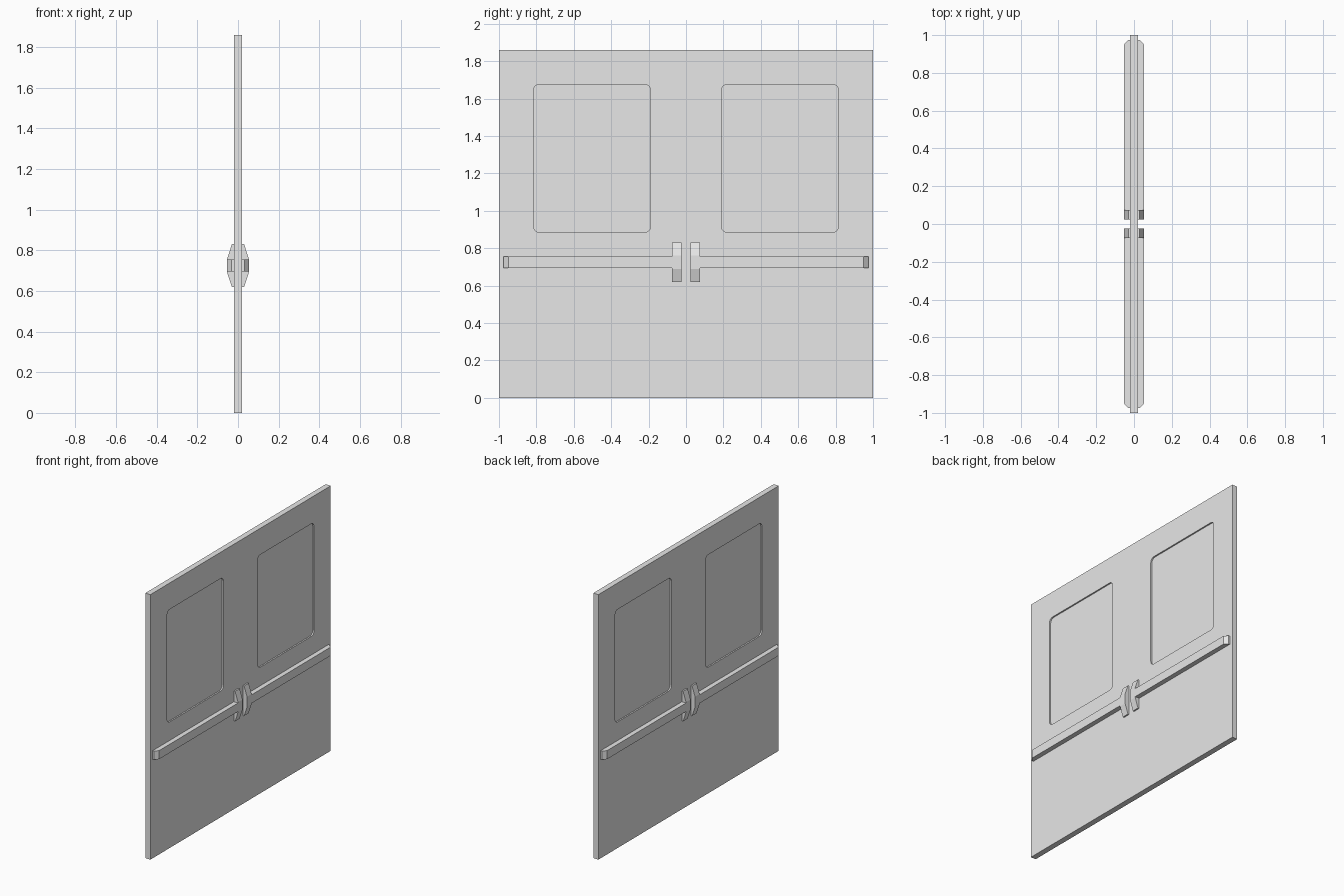
import bpy, bmesh
from math import sin, cos, pi
from mathutils import Vector

cube = bpy.data.objects.get("Cube")
if cube:
    bpy.data.objects.remove(cube, do_unlink=True)

GREY = (0.8, 0.8, 0.8, 1)
grey = bpy.data.materials.new("light grey")
grey.use_nodes = True
grey.diffuse_color = GREY
grey.node_tree.nodes["Principled BSDF"].inputs["Base Color"].default_value = GREY

HALF = 0.02       # half the leaf thickness
REACH = 0.053     # how far bars and handles stand out
HEIGHT = 1.86


def prism(name, profile, offset):
    """Extrude a closed outline of 3D points along an offset."""
    bm = bmesh.new()
    face = bm.faces.new([bm.verts.new(p) for p in profile])
    new = bmesh.ops.extrude_face_region(bm, geom=[face])["geom"]
    bmesh.ops.translate(bm, vec=offset,
                        verts=[v for v in new if isinstance(v, bmesh.types.BMVert)])
    bmesh.ops.recalc_face_normals(bm, faces=bm.faces)
    mesh = bpy.data.meshes.new(name)
    bm.to_mesh(mesh)
    bm.free()
    mesh.materials.append(grey)
    obj = bpy.data.objects.new(name, mesh)
    bpy.context.collection.objects.link(obj)
    return obj


def rounded_rect(y0, y1, z0, z1, r, steps=4):
    """Outline points (y, z) of a rectangle with rounded corners."""
    points = []
    corners = [(y1 - r, z1 - r), (y0 + r, z1 - r), (y0 + r, z0 + r), (y1 - r, z0 + r)]
    for i, (cy, cz) in enumerate(corners):
        for k in range(steps + 1):
            a = (i + k / steps) * pi / 2
            points.append((cy + r * cos(a), cz + r * sin(a)))
    return points


for side, label in ((1, "back"), (-1, "front")):
    # Door leaf
    leaf = prism(label + "_door_leaf",
                 [(-HALF, 0, 0), (HALF, 0, 0), (HALF, side, 0), (-HALF, side, 0)],
                 Vector((0, 0, HEIGHT)))

    for face, hand in ((1, "left"), (-1, "right")):
        # Shallow window recess cut into each face of the leaf
        outline = rounded_rect(0.19, 0.815, 0.885, 1.675, 0.03)
        cutter = prism("recess_cutter", [(face * 0.01, side * y, z) for y, z in outline],
                       Vector((face * 0.1, 0, 0)))
        cutter.hide_render = True
        cut = leaf.modifiers.new("recess", "BOOLEAN")
        cut.operation = "DIFFERENCE"
        cut.solver = "EXACT"
        cut.object = cutter
        bpy.context.view_layer.objects.active = leaf
        bpy.ops.object.modifier_apply(modifier=cut.name)
        bpy.data.objects.remove(cutter, do_unlink=True)

        # Push bar with a chamfered outer end
        bar = [(HALF, 0.07), (REACH, 0.07), (REACH, 0.95), (0.031, 0.975), (HALF, 0.975)]
        prism(f"{label}_{hand}_push_bar", [(face * x, side * y, 0.695) for x, y in bar],
              Vector((0, 0, 0.06)))

        # Pull handle bowed away from the door
        grip = [(HALF, 0.62), (0.03, 0.62), (REACH, 0.69), (REACH, 0.76),
                (0.03, 0.83), (HALF, 0.83)]
        prism(f"{label}_{hand}_handle", [(face * x, side * 0.025, z) for x, z in grip],
              Vector((0, side * 0.05, 0)))
